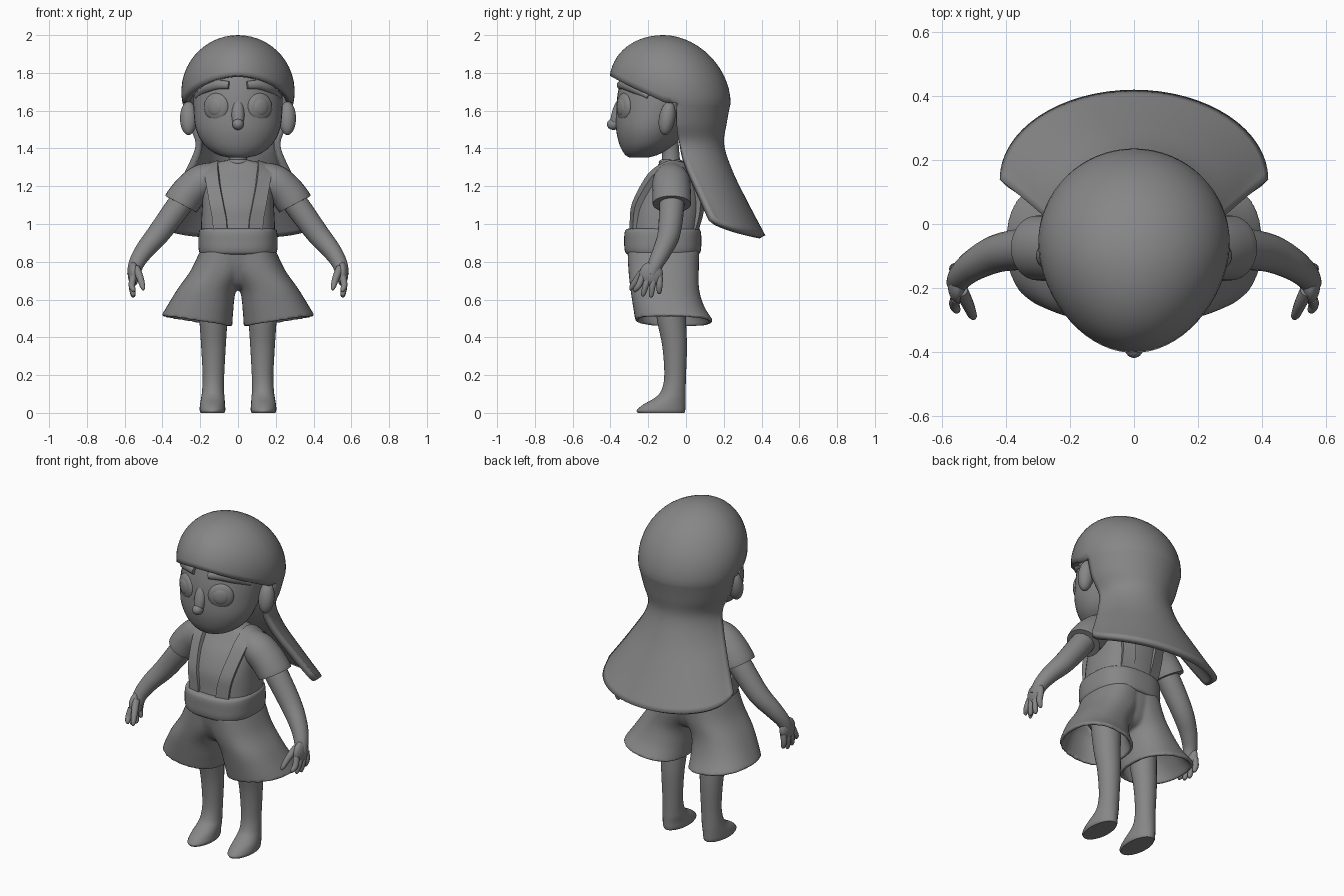
import bpy, bmesh
from math import sin, cos, pi, acos, radians
from mathutils import Vector, Matrix

if "Cube" in bpy.data.objects:
    bpy.data.objects.remove(bpy.data.objects["Cube"])

GREY = bpy.data.materials.new("dark_grey")
GREY.diffuse_color = (.24, .24, .24, 1)
GREY.use_nodes = True
GREY.node_tree.nodes["Principled BSDF"].inputs["Base Color"].default_value = GREY.diffuse_color


def spline(rows, k=5):
    """Catmull-Rom interpolation through rows of numbers."""
    p = [rows[0]] + list(rows) + [rows[-1]]
    out = []
    for a, b, c, d in zip(p, p[1:], p[2:], p[3:]):
        for i in range(k):
            t = i / k
            out.append([.5 * (2*q + (r-o)*t + (2*o - 5*q + 4*r - s)*t*t + (3*q - o - 3*r + s)*t**3)
                        for o, q, r, s in zip(a, b, c, d)])
    return out + [list(rows[-1])]


def finish(name, bm, mirror=False, thick=0, angle=50, recalc=True):
    if recalc:
        bmesh.ops.recalc_face_normals(bm, faces=bm.faces[:])
    me = bpy.data.meshes.new(name)
    bm.to_mesh(me)
    bm.free()
    me.materials.append(GREY)
    me.shade_smooth()
    me.set_sharp_from_angle(angle=radians(angle))
    ob = bpy.data.objects.new(name, me)
    bpy.context.collection.objects.link(ob)
    if thick:
        m = ob.modifiers.new("thickness", 'SOLIDIFY')
        m.thickness, m.offset = thick, -1
    if mirror:
        m = ob.modifiers.new("mirror", 'MIRROR')
        m.use_mirror_merge = False
    return ob


def skin(name, rings, caps=(True, True), **kw):
    """Bridge a list of point rings."""
    bm = bmesh.new()
    vs = [[bm.verts.new(p) for p in r] for r in rings]
    n = len(vs[0])
    for a, b in zip(vs, vs[1:]):
        for j in range(n):
            bm.faces.new((a[j], b[j], b[(j+1) % n], a[(j+1) % n]))
    if caps[0]:
        bm.faces.new(vs[0])
    if caps[1]:
        bm.faces.new(vs[-1][::-1])
    return finish(name, bm, **kw)


def loft(name, rows, e=2.0, n=40, **kw):
    """Superellipse rings; row = x0, x1, y0, y1, z at x0, z at x1."""
    rings = []
    for x0, x1, y0, y1, z0, z1 in spline(rows):
        ring = []
        for j in range(n):
            c, s = cos(2*pi*j/n), sin(2*pi*j/n)
            c = (abs(c) ** (2/e)) * (1 if c > 0 else -1)
            s = (abs(s) ** (2/e)) * (1 if s > 0 else -1)
            ring.append(((x0+x1)/2 + (x1-x0)/2*c, (y0+y1)/2 + (y1-y0)/2*s, (z0+z1)/2 + (z1-z0)/2*c))
        rings.append(ring)
    return skin(name, rings, **kw)


def centred(name, rows, **kw):
    """Symmetric loft; row = z, half width, y front, y back."""
    return loft(name, [(-w, w, a, b, z, z) for z, w, a, b in rows], **kw)


def tube(name, pts, flat=1.0, n=16, k=5, **kw):
    """Round tube; point = x, y, z, radius. flat scales it across y."""
    path = spline(pts, k)
    rings = []
    for i, p in enumerate(path):
        t = (Vector(path[min(i+1, len(path)-1)][:3]) - Vector(path[max(i-1, 0)][:3])).normalized()
        u = t.cross(Vector((0, 1, 0))).normalized()
        v = u.cross(t)
        rings.append([Vector(p[:3]) + p[3]*(u*cos(2*pi*j/n) + v*flat*sin(2*pi*j/n)) for j in range(n)])
    return skin(name, rings, **kw)


def ball(name, loc, radii, yaw=0, tilt=0, **kw):
    bm = bmesh.new()
    mat = (Matrix.Translation(loc) @ Matrix.Rotation(radians(yaw), 4, 'Z')
           @ Matrix.Rotation(radians(tilt), 4, 'X') @ Matrix.Diagonal((*radii, 1)))
    bmesh.ops.create_uvsphere(bm, u_segments=28, v_segments=18, radius=1, matrix=mat)
    return finish(name, bm, **kw)


# Hair: domed cap with a fringe, then a flaring curtain from behind the ears
N, ROWS = 64, 14
bm = bmesh.new()
pole = bm.verts.new((0, -.12, 2.0))
grid = []
for j in range(N):
    a = 2*pi*j/N
    end = acos((max(1.64, 1.61 + .175*cos(a)) - 1.70) / .30)
    depth = .34 if cos(a) > 0 else .29
    w = .30 * (1 - .1*max(0, cos(a))**1.5)
    grid.append([bm.verts.new((w*sin(f)*sin(a), -.06 - .06*cos(f) - depth*sin(f)*cos(a), 1.70 + .30*cos(f)))
                 for f in (end*(i+1)/ROWS for i in range(ROWS))])
curtain = [(.294, -.048, .284, 1.64, 1.64), (.265, -.05, .265, 1.53, 1.53), (.225, -.035, .237, 1.43, 1.42),
           (.255, .0, .247, 1.33, 1.28), (.335, .07, .255, 1.18, 1.12), (.42, .14, .28, 1.04, .94)]
for j in range(N//4, 3*N//4 + 1):
    a = 2*pi*j/N
    back = max(0, -cos(a))
    for w, y, d, zs, zb in spline(curtain)[1:]:
        grid[j].append(bm.verts.new((w*sin(a), y + d*back, zs + (zb-zs)*back**.6)))
for j in range(N):
    p, q = grid[j], grid[(j+1) % N]
    bm.faces.new((pole, p[0], q[0]))
    for i in range(min(len(p), len(q)) - 1):
        bm.faces.new((p[i], p[i+1], q[i+1], q[i]))
finish("hair", bm, thick=.035, recalc=False)

# Head
centred("head", [(1.352, .05, -.30, -.20), (1.37, .115, -.325, -.14), (1.42, .18, -.352, -.06),
                 (1.50, .222, -.37, 0), (1.60, .235, -.37, .06), (1.70, .235, -.36, .12),
                 (1.80, .22, -.33, .13), (1.90, .15, -.26, .08)])
ball("nose_tip", (0, -.385, 1.528), (.03, .034, .03))
ball("nose_bridge", (0, -.363, 1.585), (.034, .03, .09), tilt=-16)
ball("ear", (.262, -.10, 1.56), (.045, .043, .09), tilt=-10, mirror=True)

# Eyes and brows
eye = Vector((.115, -.328, 1.62))
turn = Matrix.Rotation(radians(27), 3, 'Z')
ball("eye", eye, (.072, .027, .073), yaw=27, mirror=True)
ball("iris", eye + turn @ Vector((0, -.015, 0)), (.045, .017, .047), yaw=27, mirror=True)
tube("eyebrow", [(.048, -.353, 1.735, .02), (.11, -.330, 1.737, .024), (.17, -.285, 1.715, .022),
                 (.222, -.20, 1.672, .013)], flat=.7, mirror=True)

# Neck and collar
tube("neck", [(0, -.08, 1.28, .055), (0, -.08, 1.36, .046), (0, -.09, 1.44, .05)], n=24)
tube("collar", [(.05*cos(pi*i/8), -.08 + .05*sin(pi*i/8), 1.325 + .0001*i, .015) for i in range(17)], n=8, k=3)

# Shirt body, waistband
centred("shirt", [(.88, .195, -.30, .06), (1.0, .195, -.29, .075), (1.1, .19, -.28, .09), (1.2, .187, -.235, .085),
                  (1.27, .18, -.18, .055), (1.31, .15, -.15, .02), (1.33, .10, -.135, -.01),
                  (1.338, .05, -.12, -.04)], e=2.5)
centred("waistband", [(.838, .185, -.30, .055), (.845, .202, -.318, .073), (.87, .209, -.326, .08),
                      (.91, .21, -.327, .081), (.95, .208, -.326, .08), (.97, .202, -.318, .073),
                      (.977, .185, -.30, .055)], e=2.6)

# Shoulder straps: flat bands; row = x, y, z, then slope of the width direction in y and z
strap = [(.09, -.275, .93, .25, 0), (.095, -.273, 1.02, .25, 0), (.11, -.262, 1.1, .3, 0), (.128, -.212, 1.2, .4, 0),
         (.138, -.158, 1.27, .3, -.2), (.138, -.07, 1.312, 0, -.3), (.135, .025, 1.27, -.3, -.2),
         (.12, .062, 1.2, -.35, 0), (.10, .072, 1.1, -.3, 0), (.092, .052, 1.0, -.25, 0), (.09, .02, .93, -.25, 0)]
path = spline(strap)
rings = []
for i, p in enumerate(path):
    t = Vector(path[min(i+1, len(path)-1)][:3]) - Vector(path[max(i-1, 0)][:3])
    w = Vector((1, p[3], p[4])).normalized()
    nrm = t.cross(w).normalized()
    rings.append([Vector(p[:3]) + w*.038*a + nrm*.016*b for a, b in ((-1, -1), (1, -1), (1, 1), (-1, 1))])
skin("shoulder_strap", rings, mirror=True)

# Shorts: hollow flared legs fused with a seat into one smooth skin
seat = centred("shorts_seat_helper", [(.86, .20, -.31, .065), (.78, .21, -.295, .06), (.71, .20, -.265, .04),
                                      (.67, .17, -.23, .01), (.65, .11, -.18, -.04)], e=2.3)
seat.hide_render = True
shorts = loft("shorts", [(-.06, .20, -.31, .07, .86, .86), (-.05, .25, -.305, .068, .755, .755),
                         (.01, .317, -.294, .07, .645, .66), (.025, .367, -.28, .098, .54, .58),
                         (.03, .405, -.268, .144, .457, .517)], e=2.3, caps=(True, False), thick=.02, mirror=True)
m = shorts.modifiers.new("seat", 'BOOLEAN')
m.operation, m.object, m.use_self = 'UNION', seat, True
m = shorts.modifiers.new("fuse", 'REMESH')
m.mode, m.voxel_size, m.use_smooth_shade = 'VOXEL', .008, True
m = shorts.modifiers.new("soften", 'SMOOTH')
m.factor, m.iterations = .5, 6

# Legs and feet
leg = [(.65, .13, .085, -.17, 0), (.5, .13, .075, -.155, 0), (.35, .13, .065, -.125, .005), (.2, .13, .057, -.115, 0),
       (.12, .132, .058, -.13, -.002), (.08, .133, .062, -.165, -.002), (.045, .135, .066, -.225, -.003),
       (.015, .135, .068, -.26, -.004), (0, .135, .062, -.255, -.008)]
loft("leg", [(x-r, x+r, a, b, z, z) for z, x, r, a, b in leg], n=28, mirror=True)

# Sleeves, arms, hands
tube("sleeve", [(.12, -.08, 1.255, .075), (.19, -.078, 1.225, .092), (.25, -.076, 1.175, .094),
                (.29, -.075, 1.125, .095), (.302, -.075, 1.105, .094)], n=28, flat=1.08, mirror=True)
tube("arm", [(.24, -.075, 1.19, .06), (.31, -.075, 1.10, .066), (.42, -.09, .95, .06), (.495, -.125, .86, .05),
             (.538, -.16, .79, .041), (.552, -.185, .73, .035)], n=24, mirror=True)
ball("palm", (.553, -.185, .735), (.03, .062, .065), tilt=-15, mirror=True)
for i in range(4):
    y = -.232 + .031*i
    tip = -.268 + .042*i
    low = (.64, .618, .612, .63)[i]
    tube("finger_%d" % (i+1), [(.556, y, .72, .018), (.562, (y+tip)/2, .675, .017), (.555, tip, low+.012, .013),
                               (.551, tip, low, .005)], n=10, mirror=True)
tube("thumb", [(.54, -.21, .765, .022), (.52, -.25, .72, .019), (.505, -.285, .67, .014),
               (.50, -.295, .65, .005)], n=10, mirror=True)
